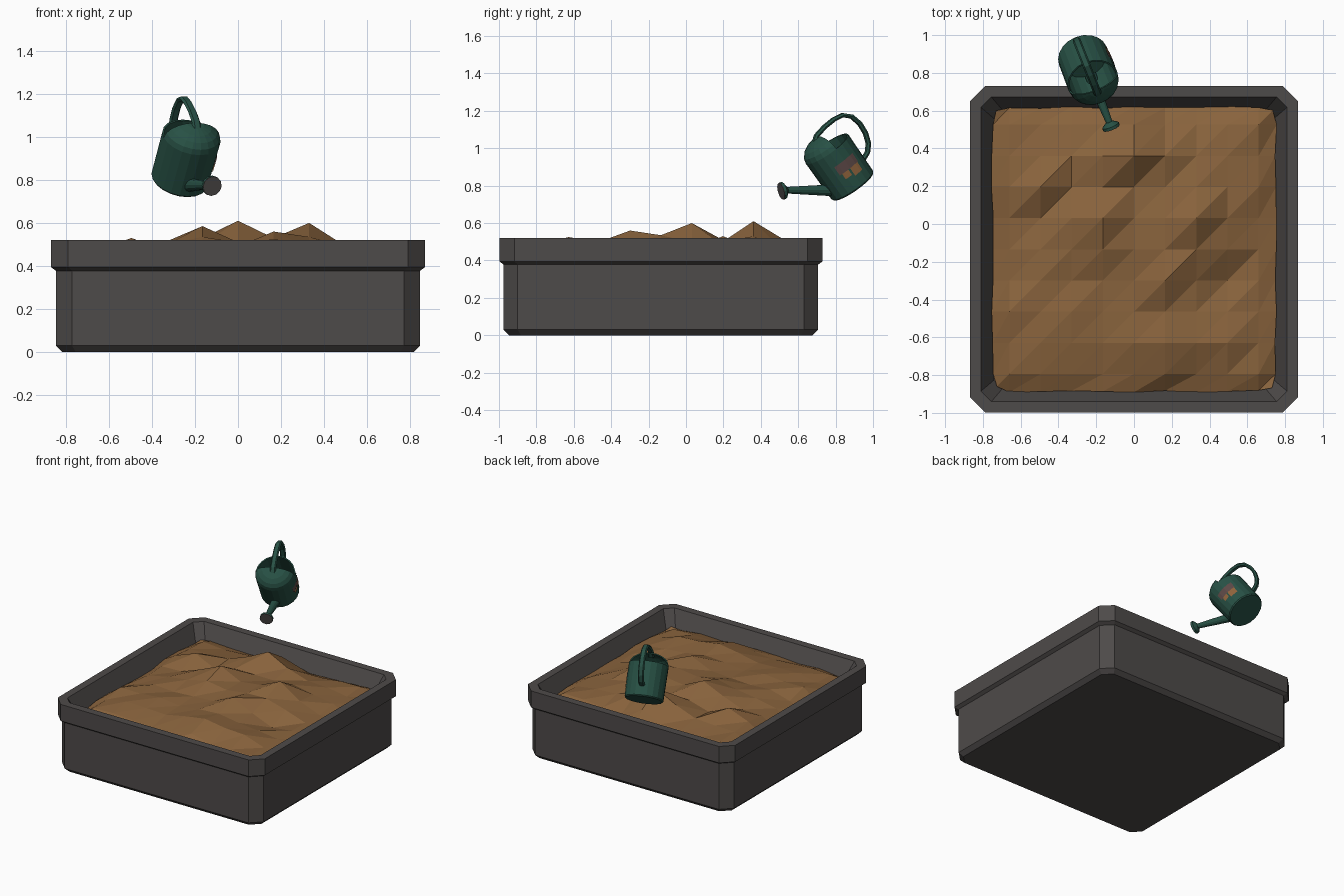
import bpy, bmesh, math, random
from mathutils import Matrix, Vector

if "Cube" in bpy.data.objects:
    bpy.data.objects.remove(bpy.data.objects["Cube"])

random.seed(4)


def material(name, rgb):
    m = bpy.data.materials.new(name)
    m.diffuse_color = (*rgb, 1)
    m.use_nodes = True
    m.node_tree.nodes["Principled BSDF"].inputs["Base Color"].default_value = m.diffuse_color
    return m


GREY = material("dark grey", (.076, .069, .067))
SOIL = material("soil brown", (.25, .125, .046))
GREEN = material("can green", (.021, .083, .060))
RED = material("label dull red", (.11, .066, .062))
ORANGE = material("label orange", (.28, .125, .045))


def make_object(name, bm, mat, matrix=None, recalc=True):
    if recalc:
        bmesh.ops.recalc_face_normals(bm, faces=bm.faces)
    me = bpy.data.meshes.new(name)
    bm.to_mesh(me)
    bm.free()
    if matrix:
        me.transform(matrix)
    me.materials.append(mat)
    ob = bpy.data.objects.new(name, me)
    bpy.context.collection.objects.link(ob)
    return ob


def loft(loops, caps=(True, True)):
    """Skin a list of closed point loops."""
    bm = bmesh.new()
    rings = [[bm.verts.new(p) for p in lp] for lp in loops]
    n = len(rings[0])
    for a, b in zip(rings, rings[1:]):
        for i in range(n):
            bm.faces.new((a[i], a[(i + 1) % n], b[(i + 1) % n], b[i]))
    if caps[0]:
        bm.faces.new(rings[0][::-1])
    if caps[1]:
        bm.faces.new(rings[-1])
    return bm


# ---- planter: chamfered square loops, outside up, over the rim, inside down
CY = -.134


def octagon(hx, c, z):
    hy = hx - .004
    pts = [(hx, hy - c), (hx - c, hy), (c - hx, hy), (-hx, hy - c),
           (-hx, c - hy), (c - hx, -hy), (hx - c, -hy), (hx, c - hy)]
    return [(x, y + CY, z) for x, y in pts]


make_object("planter", loft([octagon(*s) for s in (
    (.815, .062, 0), (.845, .075, .03), (.845, .075, .378), (.868, .08, .395),
    (.868, .08, .52), (.81, .055, .52), (.742, .045, .37))]), GREY)

# ---- soil: jittered height grid with a few heaps and hollows
N, STEP = 5, .165
heaps = {(0, 3): .61, (-1, 3): .53, (1, 3): .53, (-2, 3): .47, (-3, 3): .46, (0, 4): .51,
         (0, 2): .50, (-1, 2): .50, (1, 2): .50, (2, 2): .51, (3, 2): .48,
         (-3, 2): .53, (-2, 2): .455, (-4, 2): .47, (-3, 1): .455, (-4, 1): .45,
         (-1, 1): .585, (-2, 1): .515, (0, 1): .51, (1, 1): .53, (2, 1): .60, (3, 1): .495,
         (-2, 0): .50, (-1, 0): .535, (0, 0): .51, (1, 0): .53, (2, 0): .535, (3, 0): .49,
         (-1, -1): .48, (0, -1): .49, (1, -1): .56, (2, -1): .485, (3, -1): .42, (4, -1): .44,
         (0, -2): .49, (1, -2): .50, (2, -2): .475, (3, -2): .46,
         (0, -3): .50, (1, -3): .525, (2, -3): .50, (1, -4): .475, (-4, -2): .48}
bm = bmesh.new()
grid = {}
for i in range(-N, N + 1):
    for j in range(-N, N + 1):
        x, y = i * STEP, j * STEP
        edge_x, edge_y = abs(i) == N, abs(j) == N
        if edge_x:
            x = math.copysign(.75 + random.uniform(-.006, .006), i)
        if edge_y:
            y = math.copysign(.752 + random.uniform(-.006, .006), j)
        if edge_x and edge_y:
            x, y = x * .972, y * .972
        base = .405 if edge_x or edge_y else .445 if max(abs(i), abs(j)) == 4 else .478
        z = heaps.get((i, j), base + random.uniform(-.012, .014))
        grid[i, j] = bm.verts.new((x, y + CY, z))
for i in range(-N, N):
    for j in range(-N, N):
        a, b, c, d = grid[i, j], grid[i + 1, j], grid[i + 1, j + 1], grid[i, j + 1]
        bm.faces.new((a, b, c))
        bm.faces.new((a, c, d))
make_object("soil", bm, SOIL, recalc=False)

# ---- watering can, modelled upright (x to the spout, z up) and then tipped
F = Vector((.296, -.744, -.6)).normalized()
U = Vector((.222, -.558, .8)).normalized()
S = U.cross(F)
CAN = Matrix((F, S, U)).transposed().to_4x4()
CAN.translation = (-.272, .893, .797)
SIDES, R0, R1, H = 20, .135, .138, .25


def circle(r, z, n=SIDES):
    return [(r * math.cos(math.tau * k / n), r * math.sin(math.tau * k / n), z)
            for k in range(n)]


# open body with wall thickness
make_object("can_body", loft([circle(*s) for s in (
    (R0 - .006, 0), (R0, .008), (R1, H), (R1 - .009, H), (R0 - .009, .02))]), GREEN, CAN)

# half dome covering the front of the opening
bm = bmesh.new()
rows = []
for p in range(5):
    phi = math.radians(90 * p / 5)
    rows.append([bm.verts.new((R1 * math.cos(phi) * math.cos(t), R1 * math.cos(phi) * math.sin(t),
                               H + .085 * math.sin(phi)))
                 for t in (math.radians(-90 + 18 * k) for k in range(11))])
for a, b in zip(rows, rows[1:]):
    for k in range(10):
        bm.faces.new((a[k], a[k + 1], b[k + 1], b[k]))
top = bm.verts.new((0, 0, H + .085))
for k in range(10):
    bm.faces.new((rows[-1][k], rows[-1][k + 1], top))
hood = make_object("can_hood", bm, GREEN, CAN, recalc=False)
mod = hood.modifiers.new("thickness", "SOLIDIFY")
mod.thickness = .008

# strap handle swept in the x-z plane
path = [Vector(p) for p in ((.045, .315), (.005, .342), (-.06, .352), (-.125, .352), (-.18, .340),
                            (-.217, .303), (-.232, .245), (-.228, .185), (-.208, .130),
                            (-.175, .095), (-.132, .080))]
loops = []
for k, p in enumerate(path):
    t = (path[min(k + 1, len(path) - 1)] - path[max(k - 1, 0)]).normalized()
    n = Vector((-t.y, t.x)) * .011
    loops.append([(p.x + sx * n.x, w * s, p.y + sx * n.y) for sx, w, s in (
        (1, .013, 1), (0, .021, 1), (-1, .013, 1), (-1, .013, -1), (0, .021, -1), (1, .013, -1))])
make_object("can_handle", loft(loops), GREEN, CAN)


# tapered spout and flared rose
def ring(centre, direction, r, n=12):
    d = Vector((direction[0], 0, direction[1])).normalized()
    side, up = Vector((0, 1, 0)), d.cross(Vector((0, 1, 0)))
    c = Vector((centre[0], 0, centre[1]))
    return [c + (side * math.cos(math.tau * k / n) + up * math.sin(math.tau * k / n)) * r
            for k in range(n)]


ROSE = Vector((.926, .38)).normalized()
tip = Vector((.345, .226))
make_object("can_spout", loft([ring((.10, .048), (.8, .6), .032),
                               ring((.325, .217), (.8, .6), .017)]), GREEN, CAN)
make_object("can_rose", loft([ring(tip - ROSE * .034, ROSE, .018), ring(tip - ROSE * .02, ROSE, .038),
                              ring(tip - ROSE * .014, ROSE, .047), ring(tip, ROSE, .047)]), GREEN, CAN)
make_object("rose_face", loft([ring(tip - ROSE * .002, ROSE, .0465), ring(tip + ROSE * .003, ROSE, .046)]),
            GREY, CAN)


# painted label on one side: thin patches that follow the body
def label(name, mat, angles, z0, z1):
    bm = bmesh.new()
    cols = []
    for a in angles:
        t = math.radians(a)
        cols.append([bm.verts.new(((R0 + (R1 - R0) * z / H + .003) * math.cos(t),
                                   (R0 + (R1 - R0) * z / H + .003) * math.sin(t), z)) for z in (z0, z1)])
    for a, b in zip(cols, cols[1:]):
        bm.faces.new((a[0], b[0], b[1], a[1]))
    make_object(name, bm, mat, CAN, recalc=False)


label("label_upper", RED, (62, 72, 90, 108, 117), .12, .175)
label("label_lower_front", ORANGE, (68, 72, 85), .085, .12)
label("label_lower_back", ORANGE, (90, 108, 114), .07, .12)
